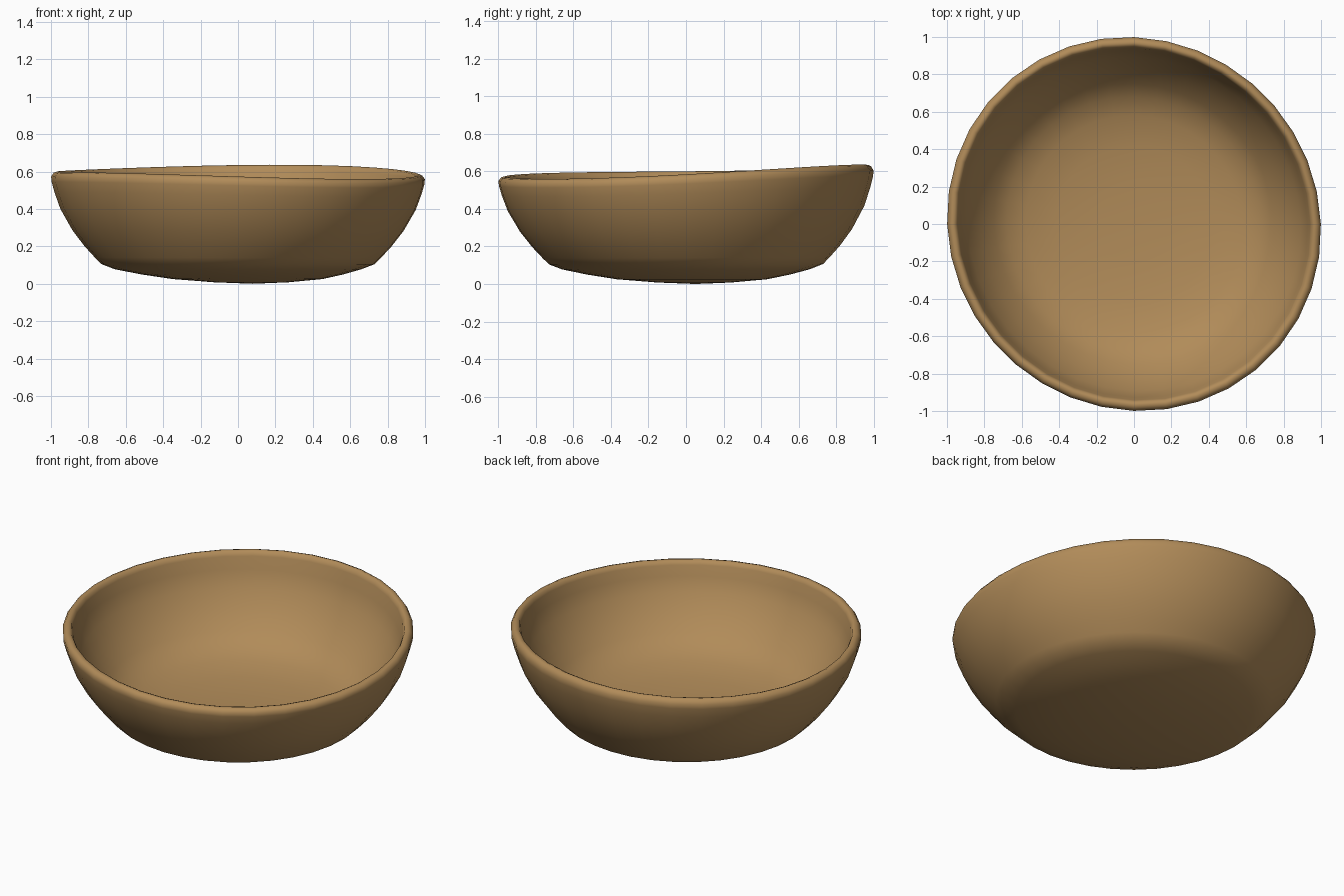
import bpy, bmesh, math

if "Cube" in bpy.data.objects:
    bpy.data.objects.remove(bpy.data.objects["Cube"])

SEG = 36

# profile (radius, height): outer underside -> rounded rim -> inner floor
PROFILE = [(0.20, 0.008), (0.40, 0.025), (0.54, 0.05), (0.66, 0.078), (0.73, 0.105),
           (0.765, 0.14), (0.82, 0.20), (0.885, 0.285), (0.95, 0.40), (0.982, 0.49),
           (0.997, 0.545), (0.999, 0.572), (0.985, 0.592), (0.968, 0.598), (0.952, 0.592),
           (0.942, 0.57), (0.928, 0.50), (0.892, 0.41), (0.825, 0.305), (0.75, 0.215),
           (0.68, 0.158), (0.58, 0.118), (0.42, 0.088), (0.20, 0.073)]

mat = bpy.data.materials.new("warm tan clay")
mat.diffuse_color = (0.44, 0.26, 0.10, 1)
mat.use_nodes = True
mat.node_tree.nodes["Principled BSDF"].inputs["Base Color"].default_value = mat.diffuse_color


def place(r, z, a):
    """Point on the hand-made bowl: slightly oval, uneven rim, base off centre."""
    k = max(0.0, 1 - z / 0.07)
    r *= 1 - 0.018 * math.sin(2 * a) * min(1, z / 0.2)
    x = r * math.cos(a) + 0.08 * k
    y = r * math.sin(a) + 0.05 * k
    rise = (0.031 * math.sin(a) - 0.008 * math.cos(a)
            - 0.006 * math.cos(2 * a) + 0.011 * math.sin(2 * a))
    return (x, y, z + (z / 0.6) ** 2 * rise)


# bowl: one lathed shell, closed at the underside and floor
bm = bmesh.new()
rings = [[bm.verts.new(place(r, z, 2 * math.pi * i / SEG)) for i in range(SEG)]
         for r, z in PROFILE]
for lo, hi in zip(rings, rings[1:]):
    for i in range(SEG):
        j = (i + 1) % SEG
        bm.faces.new((lo[i], lo[j], hi[j], hi[i]))
under = bm.verts.new((0.08, 0.05, 0.0))
floor = bm.verts.new((0.02, 0.01, 0.07))
for i in range(SEG):
    j = (i + 1) % SEG
    bm.faces.new((under, rings[0][j], rings[0][i]))
    bm.faces.new((floor, rings[-1][i], rings[-1][j]))
bmesh.ops.recalc_face_normals(bm, faces=bm.faces)
for f in bm.faces:
    f.smooth = True

me = bpy.data.meshes.new("bowl")
bm.to_mesh(me)
bm.free()
me.materials.append(mat)
bowl = bpy.data.objects.new("bowl", me)
bpy.context.collection.objects.link(bowl)
